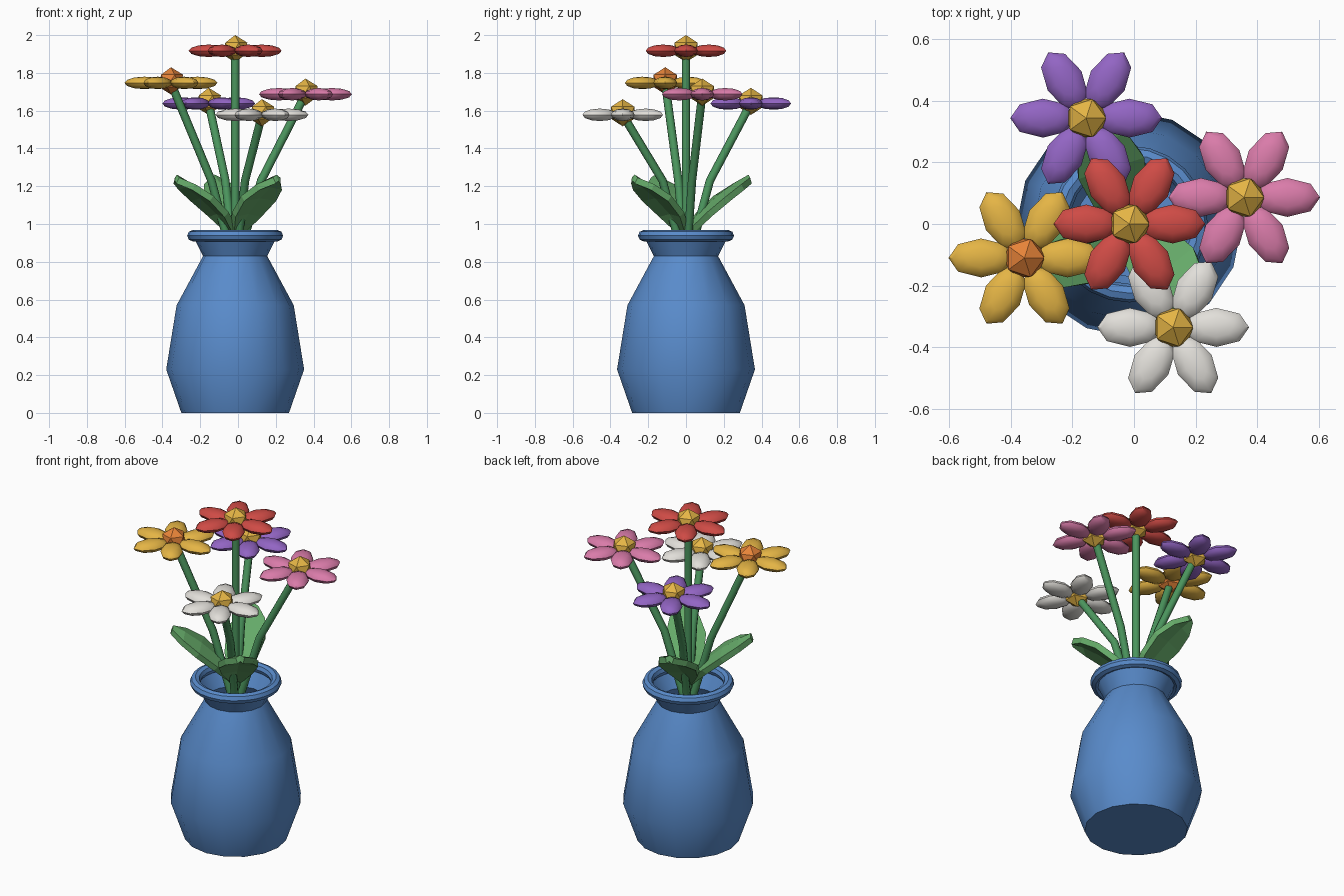
import bpy, bmesh, math
from mathutils import Vector, Matrix

if "Cube" in bpy.data.objects:
    bpy.data.objects.remove(bpy.data.objects["Cube"])

CX = -0.015  # vase axis


def material(name, rgb):
    m = bpy.data.materials.new(name)
    m.diffuse_color = (*rgb, 1)
    m.use_nodes = True
    m.node_tree.nodes["Principled BSDF"].inputs["Base Color"].default_value = m.diffuse_color
    return m


BLUE = material("blue", (0.10, 0.26, 0.60))
STEM = material("stem_green", (0.07, 0.30, 0.11))
LEAF = material("leaf_green", (0.13, 0.40, 0.14))
RED = material("red", (0.62, 0.07, 0.06))
YELLOW = material("yellow", (0.78, 0.46, 0.06))
ORANGE = material("orange", (0.80, 0.23, 0.04))
PURPLE = material("purple", (0.29, 0.13, 0.55))
PINK = material("pink", (0.70, 0.20, 0.40))
WHITE = material("white", (0.76, 0.74, 0.70))


def add_object(name, bm, mat, smooth=None):
    bmesh.ops.recalc_face_normals(bm, faces=bm.faces)
    me = bpy.data.meshes.new(name)
    bm.to_mesh(me)
    bm.free()
    me.materials.append(mat)
    ob = bpy.data.objects.new(name, me)
    bpy.context.collection.objects.link(ob)
    if smooth:
        bpy.ops.object.select_all(action='DESELECT')
        ob.select_set(True)
        bpy.context.view_layer.objects.active = ob
        bpy.ops.object.shade_smooth_by_angle(angle=math.radians(smooth))
    return ob


def lathe(name, profile, sides, mat, closed=False):
    bm = bmesh.new()
    rings = []
    for r, z in profile:
        rings.append([bm.verts.new((CX + r * math.cos(math.tau * i / sides),
                                    r * math.sin(math.tau * i / sides), z))
                      for i in range(sides)])
    pairs = list(zip(rings, rings[1:])) + ([(rings[-1], rings[0])] if closed else [])
    for a, b in pairs:
        for i in range(sides):
            j = (i + 1) % sides
            bm.faces.new((a[i], a[j], b[j], b[i]))
    if not closed:
        bm.faces.new(rings[0])
    return add_object(name, bm, mat, 40)


# Vase body and rolled rim
lathe("vase_body", [(0.285, 0), (0.365, 0.23), (0.31, 0.57), (0.17, 0.83), (0.22, 0.93)], 16, BLUE)
lathe("vase_rim", [(0.224 + 0.03 * math.cos(math.tau * k / 8), 0.938 + 0.03 * math.sin(math.tau * k / 8))
                   for k in range(8)], 24, BLUE, closed=True)


def stem(name, x, y, z):
    # Bent eight-sided tube from the vase to the flower
    dx = x - CX
    pts = [Vector((CX + dx * f, y * f, h)) for f, h in ((0.03, 0.80), (0.37, 1.23), (1, z))]
    dirs = [pts[1] - pts[0], pts[2] - pts[0], pts[2] - pts[1]]
    bm = bmesh.new()
    rings = []
    for p, d in zip(pts, dirs):
        q = Vector((0, 0, 1)).rotation_difference(d)
        rings.append([bm.verts.new(p + q @ Vector((0.022 * math.cos(math.tau * i / 8),
                                                   0.022 * math.sin(math.tau * i / 8), 0)))
                      for i in range(8)])
    for a, b in zip(rings, rings[1:]):
        for i in range(8):
            j = (i + 1) % 8
            bm.faces.new((a[i], a[j], b[j], b[i]))
    bm.faces.new(rings[0])
    bm.faces.new(rings[-1])
    add_object(name, bm, STEM, 50)


def flower(name, x, y, z, petal_mat, centre_mat):
    stem(name + "_stem", x, y, z)
    # Six flattened petals
    bm = bmesh.new()
    for k in range(6):
        m = (Matrix.Translation((x, y, z)) @ Matrix.Rotation(math.tau * k / 6, 4, 'Z')
             @ Matrix.Translation((0.14, 0, 0)) @ Matrix.Diagonal((0.106, 0.063, 0.033, 1)))
        bmesh.ops.create_uvsphere(bm, u_segments=8, v_segments=6, radius=1, matrix=m)
    add_object(name + "_petals", bm, petal_mat, 40)
    # Faceted centre
    bm = bmesh.new()
    bmesh.ops.create_icosphere(bm, subdivisions=1, radius=0.072,
                               matrix=Matrix.Translation((x, y, z + 0.011)))
    add_object(name + "_centre", bm, centre_mat)


flower("red_flower", CX, 0, 1.917, RED, YELLOW)
flower("yellow_flower", -0.355, -0.11, 1.747, YELLOW, ORANGE)
flower("purple_flower", -0.155, 0.343, 1.638, PURPLE, YELLOW)
flower("pink_flower", 0.357, 0.086, 1.687, PINK, YELLOW)
flower("white_flower", 0.127, -0.335, 1.578, WHITE, YELLOW)


def leaf(name, degrees):
    # Ridged blade: (distance out, height, half width) along its length
    stations = [(0.01, 0.95, 0.03), (0.10, 1.05, 0.09), (0.20, 1.135, 0.11),
                (0.29, 1.195, 0.08), (0.355, 1.23, 0.02)]
    rot = Matrix.Translation((CX, 0, 0)) @ Matrix.Rotation(math.radians(degrees), 4, 'Z')
    bm = bmesh.new()
    rows = [[bm.verts.new(rot @ Vector((r, s * w, z + (0.0 if s else 0.015)))) for s in (-1, 0, 1)]
            for r, z, w in stations]
    for a, b in zip(rows, rows[1:]):
        for i in range(2):
            bm.faces.new((a[i], b[i], b[i + 1], a[i + 1]))
    ob = add_object(name, bm, LEAF)
    mod = ob.modifiers.new("thickness", 'SOLIDIFY')
    mod.thickness = 0.035
    mod.offset = 0


for n, angle in enumerate((108, 208, 309)):
    leaf(f"leaf_{n + 1}", angle)
